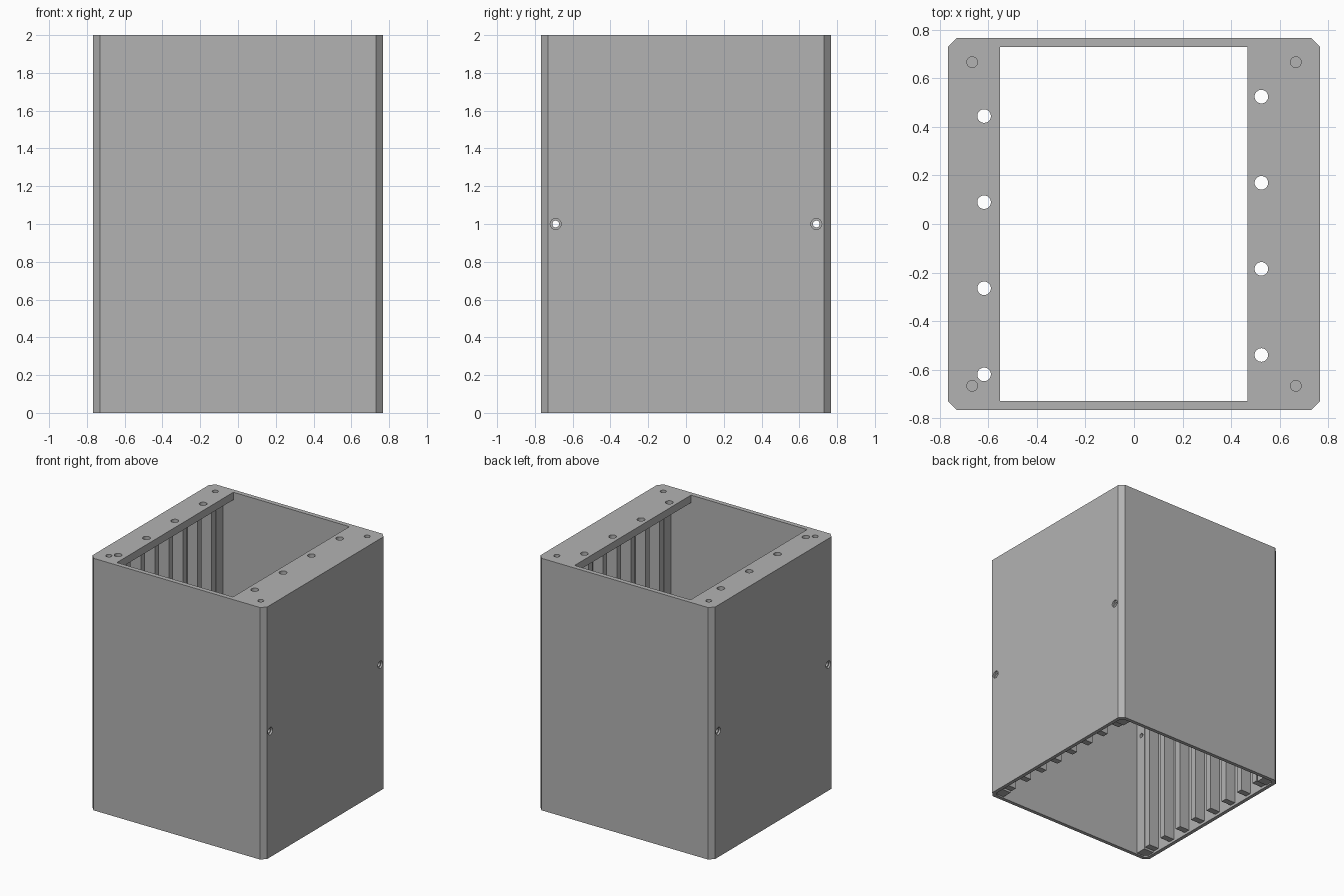
import bpy, bmesh, math
from mathutils import Matrix, Vector

if "Cube" in bpy.data.objects:
    bpy.data.objects.remove(bpy.data.objects["Cube"])

W, H = 0.767, 2.0            # half width, height
PLATE = 0.06                 # top plate thickness
grey = bpy.data.materials.new("light grey")
grey.diffuse_color = (0.45, 0.45, 0.45, 1)
grey.use_nodes = True
grey.node_tree.nodes["Principled BSDF"].inputs["Base Color"].default_value = grey.diffuse_color


def make(name, bm):
    bmesh.ops.recalc_face_normals(bm, faces=bm.faces)
    me = bpy.data.meshes.new(name)
    bm.to_mesh(me)
    bm.free()
    me.materials.append(grey)
    ob = bpy.data.objects.new(name, me)
    bpy.context.collection.objects.link(ob)
    return ob


def prism(bm, pts, z0, z1):
    f = bm.faces.new([bm.verts.new((x, y, z0)) for x, y in pts])
    r = bmesh.ops.extrude_face_region(bm, geom=[f])
    vs = [g for g in r["geom"] if isinstance(g, bmesh.types.BMVert)]
    bmesh.ops.translate(bm, verts=vs, vec=(0, 0, z1 - z0))


def box(bm, x0, x1, y0, y1, z0, z1):
    prism(bm, [(x0, y0), (x1, y0), (x1, y1), (x0, y1)], z0, z1)


def octagon(x, y, c):
    return [(-x + c, -y), (x - c, -y), (x, -y + c), (x, y - c),
            (x - c, y), (-x + c, y), (-x, y - c), (-x, -y + c)]


def cyl(bm, centre, r1, r2, depth, along_x=False):
    m = Matrix.Translation(Vector(centre))
    if along_x:
        m = m @ Matrix.Rotation(math.pi / 2, 4, 'Y')
    bmesh.ops.create_cone(bm, cap_ends=True, segments=32, radius1=r1,
                          radius2=r2, depth=depth, matrix=m)


def cut(ob, fill):
    bm = bmesh.new()
    fill(bm)
    cutter = make("cutter", bm)
    cutter.hide_render = True
    mod = ob.modifiers.new("cut", 'BOOLEAN')
    mod.operation, mod.solver, mod.object = 'DIFFERENCE', 'EXACT', cutter
    bpy.context.view_layer.objects.active = ob
    bpy.ops.object.modifier_apply(modifier=mod.name)
    bpy.data.objects.remove(cutter)


# Outer case: chamfered column, hollowed from below
bm = bmesh.new()
prism(bm, octagon(W, W, 0.037), 0, H)
case = make("case", bm)
cut(case, lambda b: prism(b, octagon(0.738, 0.738, 0.025), -0.1, H - PLATE))

# Card opening in the top plate
cut(case, lambda b: box(b, -0.552, 0.467, -0.73, 0.73, H - 0.2, H + 0.1))


# Through holes in two staggered rows, and blind corner screw holes
def top_holes(b):
    for k in range(4):
        cyl(b, (-0.618, -0.62 + 0.355 * k, H), 0.028, 0.028, 0.3)
        cyl(b, (0.525, -0.54 + 0.355 * k, H), 0.028, 0.028, 0.3)


def blind_holes(b):
    for sx in (-1, 1):
        for sy in (-1, 1):
            cyl(b, (sx * 0.667, sy * 0.667, H), 0.022, 0.022, 0.09)


# Side screw holes, with a wider outer recess
def side_holes(b):
    for sy in (-1, 1):
        cyl(b, (0, sy * 0.69, 1), 0.018, 0.018, 2, True)


def side_recess(b):
    for sx in (-1, 1):
        for sy in (-1, 1):
            cyl(b, (sx * W, sy * 0.69, 1), 0.029, 0.029, 0.03, True)


for fill in (top_holes, blind_holes, side_holes, side_recess):
    cut(case, fill)

# Corner posts inside
for sx, xn in ((-1, "left"), (1, "right")):
    for sy, yn in ((-1, "front"), (1, "back")):
        bm = bmesh.new()
        x0, x1 = sorted((sx * 0.65, sx * 0.74))
        y0, y1 = sorted((sy * 0.655, sy * 0.74))
        box(bm, x0, x1, y0, y1, 0.01, H - PLATE)
        post = make(f"{yn}_{xn}_post", bm)
        cut(post, side_holes)

# Card guide ribs on the two side walls
for sx, xn in ((-1, "left"), (1, "right")):
    bm = bmesh.new()
    for k in range(8):
        y = -0.621 + 0.1775 * k
        x0, x1 = sorted((sx * 0.65, sx * 0.745))
        box(bm, x0, x1, y - 0.025, y + 0.025, 0.02, H - PLATE)
    make(f"{xn}_guide_ribs", bm)
